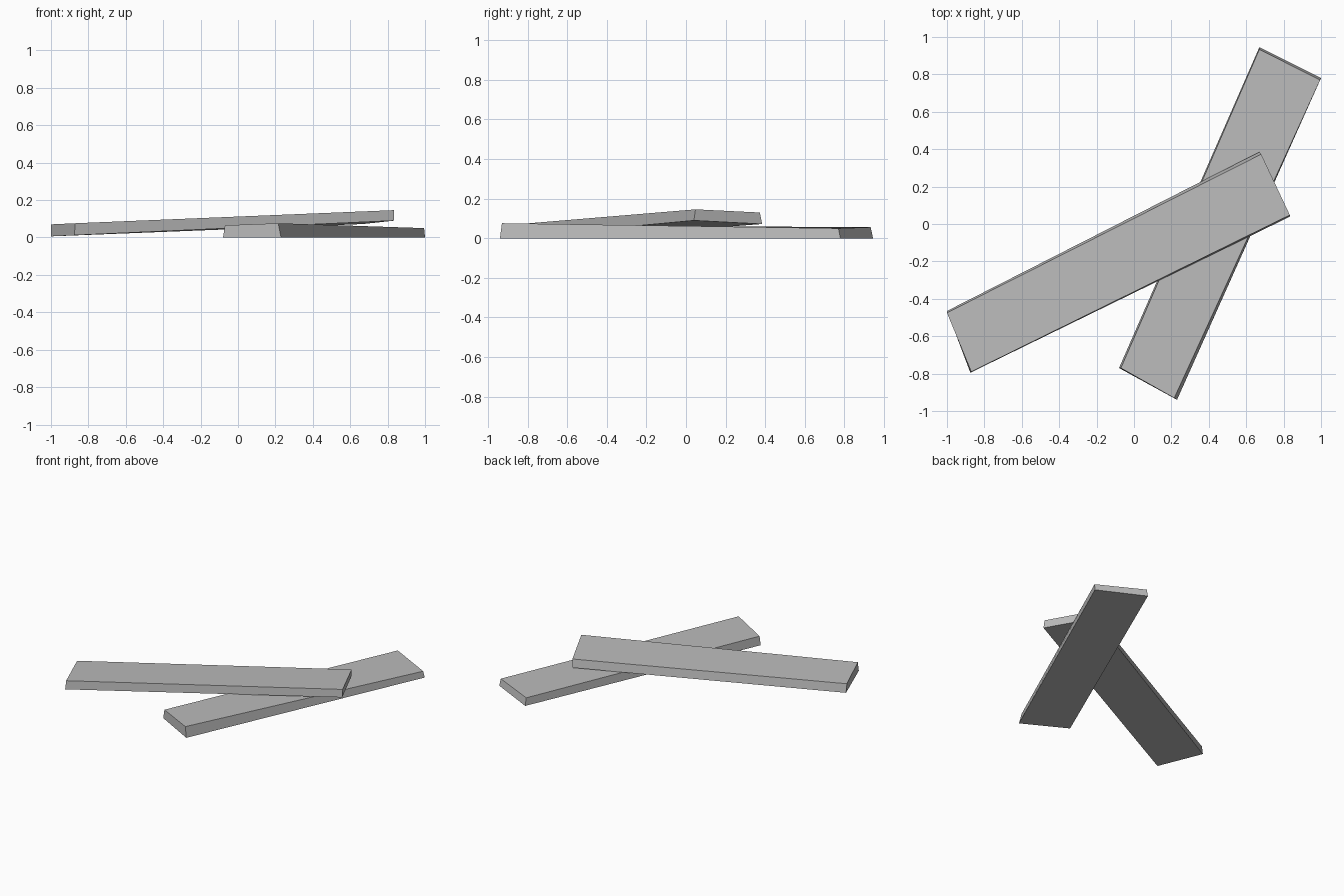
import bpy
import bmesh

default_cube = bpy.data.objects.get("Cube")
if default_cube:
    bpy.data.objects.remove(default_cube, do_unlink=True)


def make_material(name, colour):
    material = bpy.data.materials.new(name)
    material.use_nodes = True
    material.diffuse_color = colour
    material.node_tree.nodes["Principled BSDF"].inputs["Base Color"].default_value = colour
    return material


def make_plank(name, bottom_corners, top_corners, material):
    """Rough-sawn board: two four-cornered faces joined by side walls."""
    bm = bmesh.new()
    bottom = [bm.verts.new(corner) for corner in bottom_corners]
    top = [bm.verts.new(corner) for corner in top_corners]
    bm.faces.new(bottom)
    bm.faces.new(top)
    for i in range(len(bottom)):
        following = (i + 1) % len(bottom)
        bm.faces.new((bottom[i], bottom[following], top[following], top[i]))
    bmesh.ops.recalc_face_normals(bm, faces=bm.faces)
    mesh = bpy.data.meshes.new(name)
    bm.to_mesh(mesh)
    bm.free()
    mesh.materials.append(material)
    plank = bpy.data.objects.new(name, mesh)
    bpy.context.collection.objects.link(plank)
    return plank


plank_grey = make_material("plank grey", (0.5, 0.5, 0.5, 1))

# Board lying flat on the ground, thinner towards the back
make_plank(
    "lower_plank",
    [(-0.08, -0.77, 0), (0.23, -0.94, 0), (1, 0.78, 0), (0.67, 0.945, 0)],
    [(-0.07, -0.77, 0.065), (0.215, -0.93, 0.076), (0.995, 0.77, 0.05), (0.67, 0.933, 0.056)],
    plank_grey,
)

# Board resting across the first, with its left end near the ground
make_plank(
    "upper_plank",
    [(-1, -0.465, 0.006), (-0.875, -0.795, 0.012), (0.835, 0.04, 0.09), (0.67, 0.385, 0.072)],
    [(-1, -0.475, 0.07), (-0.87, -0.79, 0.076), (0.833, 0.048, 0.146), (0.68, 0.373, 0.13)],
    plank_grey,
)
